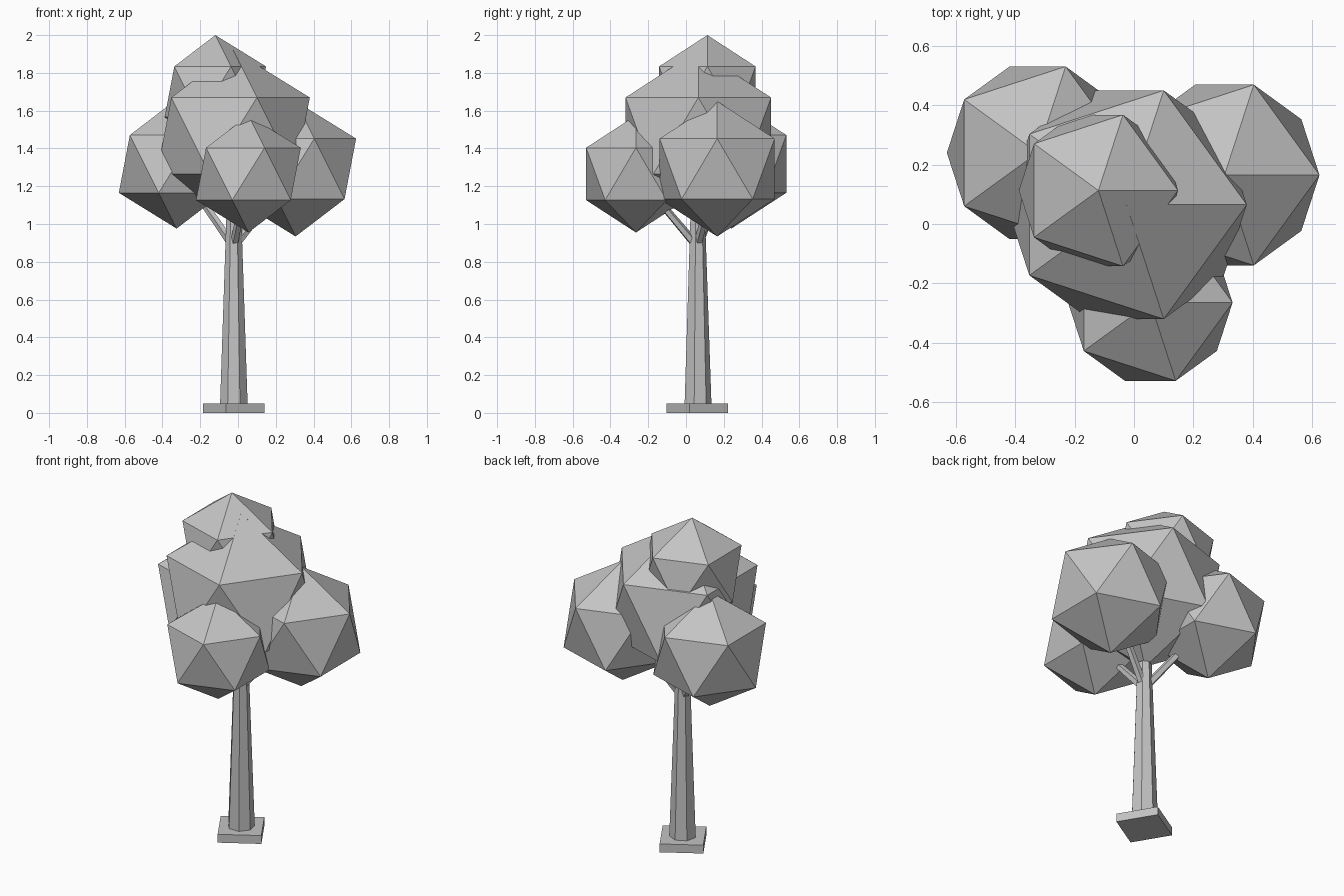
import bpy, math
from mathutils import Vector

if "Cube" in bpy.data.objects:
    bpy.data.objects.remove(bpy.data.objects["Cube"])

grey = bpy.data.materials.new("plain grey")
grey.diffuse_color = (0.55, 0.55, 0.55, 1)
grey.use_nodes = True
grey.node_tree.nodes["Principled BSDF"].inputs["Base Color"].default_value = grey.diffuse_color

TRUNK_X, TRUNK_Y = -0.022, 0.06


def finish(name):
    ob = bpy.context.object
    ob.name = name
    ob.data.materials.append(grey)
    return ob


def tapered(name, start, end, r1, r2, sides):
    """Tapered prism running from start to end."""
    a, b = Vector(start), Vector(end)
    d = b - a
    bpy.ops.mesh.primitive_cone_add(vertices=sides, radius1=r1, radius2=r2,
                                    depth=d.length, location=(a + b) / 2)
    ob = finish(name)
    if d.xy.length > 1e-4:
        ob.rotation_euler = d.to_track_quat('Z', 'Y').to_euler()
    return ob


# Square base slab, turned slightly
bpy.ops.mesh.primitive_cube_add(size=1, location=(TRUNK_X, TRUNK_Y, 0.025))
base = finish("base_slab")
base.scale = (0.238, 0.238, 0.05)
base.rotation_euler.z = math.radians(31)

# Seven-sided trunk
tapered("trunk", (TRUNK_X, TRUNK_Y, 0.04), (TRUNK_X, TRUNK_Y, 1.03), 0.075, 0.041, 7)

# Foliage clumps: name, centre, radius
clumps = [
    ("foliage_centre", (-0.025, 0.065, 1.467), 0.453),
    ("foliage_top", (-0.12, 0.113, 1.70), 0.30),
    ("foliage_right", (0.305, 0.165, 1.292), 0.358),
    ("foliage_left", (-0.325, 0.24, 1.318), 0.342),
    ("foliage_front", (0.055, -0.265, 1.265), 0.31),
]
for name, centre, radius in clumps:
    bpy.ops.mesh.primitive_ico_sphere_add(subdivisions=1, radius=radius, location=centre)
    finish(name)

# Branches reaching into the three lower clumps
fork = Vector((TRUNK_X, TRUNK_Y, 0.88))
for name, centre, radius in clumps[2:]:
    tip = fork.lerp(Vector(centre), 0.8)
    tapered(name.replace("foliage", "branch"), fork, tip, 0.024, 0.018, 5)
